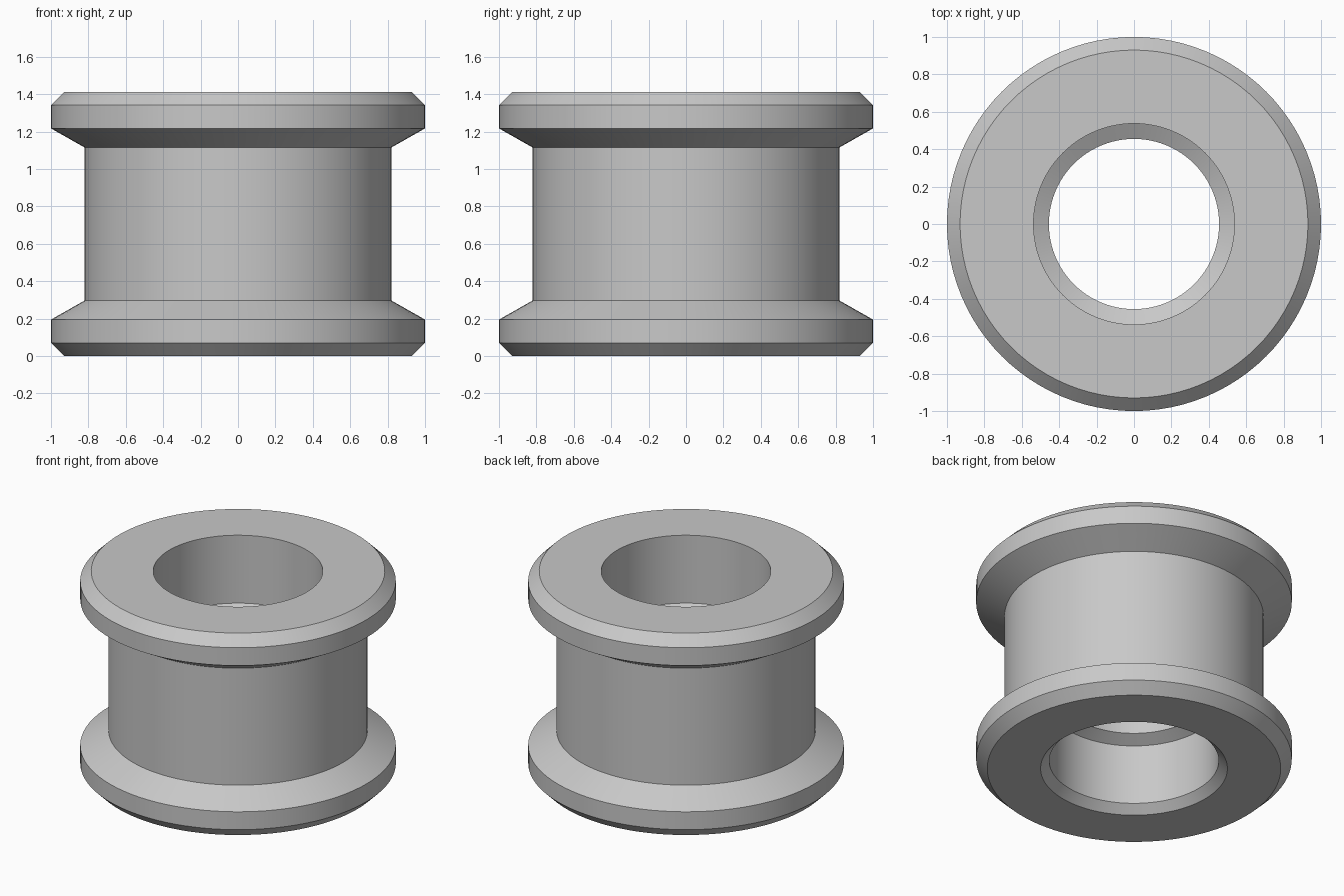
import bpy
import bmesh
import math

cube = bpy.data.objects.get("Cube")
if cube:
    bpy.data.objects.remove(cube, do_unlink=True)

SEGMENTS = 96
HEIGHT = 1.412
MIDDLE = HEIGHT / 2

# Plain grey finish
grey = bpy.data.materials.new("plain_grey")
grey.use_nodes = True
colour = (0.58, 0.58, 0.58, 1)
grey.diffuse_color = colour
grey.node_tree.nodes["Principled BSDF"].inputs["Base Color"].default_value = colour


def mirrored(points):
    """Continue a lower half profile upwards past mid height."""
    return points + [(r, HEIGHT - z) for r, z in reversed(points)]


def revolve(name, profile, material):
    """Turn a closed (radius, height) profile about the z axis."""
    bm = bmesh.new()
    verts = [bm.verts.new((r, 0, z)) for r, z in profile]
    edges = [bm.edges.new((a, b)) for a, b in zip(verts, verts[1:] + verts[:1])]
    bmesh.ops.spin(bm, geom=verts + edges, cent=(0, 0, 0), axis=(0, 0, 1),
                   angle=math.tau, steps=SEGMENTS)
    bmesh.ops.remove_doubles(bm, verts=bm.verts[:], dist=0.0005)
    bmesh.ops.recalc_face_normals(bm, faces=bm.faces[:])
    mesh = bpy.data.meshes.new(name)
    bm.to_mesh(mesh)
    bm.free()
    mesh.materials.append(material)
    obj = bpy.data.objects.new(name, mesh)
    bpy.context.collection.objects.link(obj)
    bpy.ops.object.select_all(action="DESELECT")
    obj.select_set(True)
    bpy.context.view_layer.objects.active = obj
    bpy.ops.object.shade_smooth_by_angle(angle=math.radians(20))
    return obj


# Chamfered flanges with sloping inner sides, and the drum between them
outside = mirrored([(0.93, 0), (1, 0.07), (1, 0.195), (0.82, 0.297)])

# Stepped bore: a narrow throat at mid height with sloping shoulders
bore = mirrored([(0.537, 0.475), (0.455, 0.52)])

# Straight mouth at the top, chamfered mouth at the bottom
top_mouth = [(0.537, HEIGHT)]
bottom_mouth = [(0.537, 0.055), (0.592, 0)]

revolve("flanged_roller", outside + top_mouth + bore[::-1] + bottom_mouth, grey)
